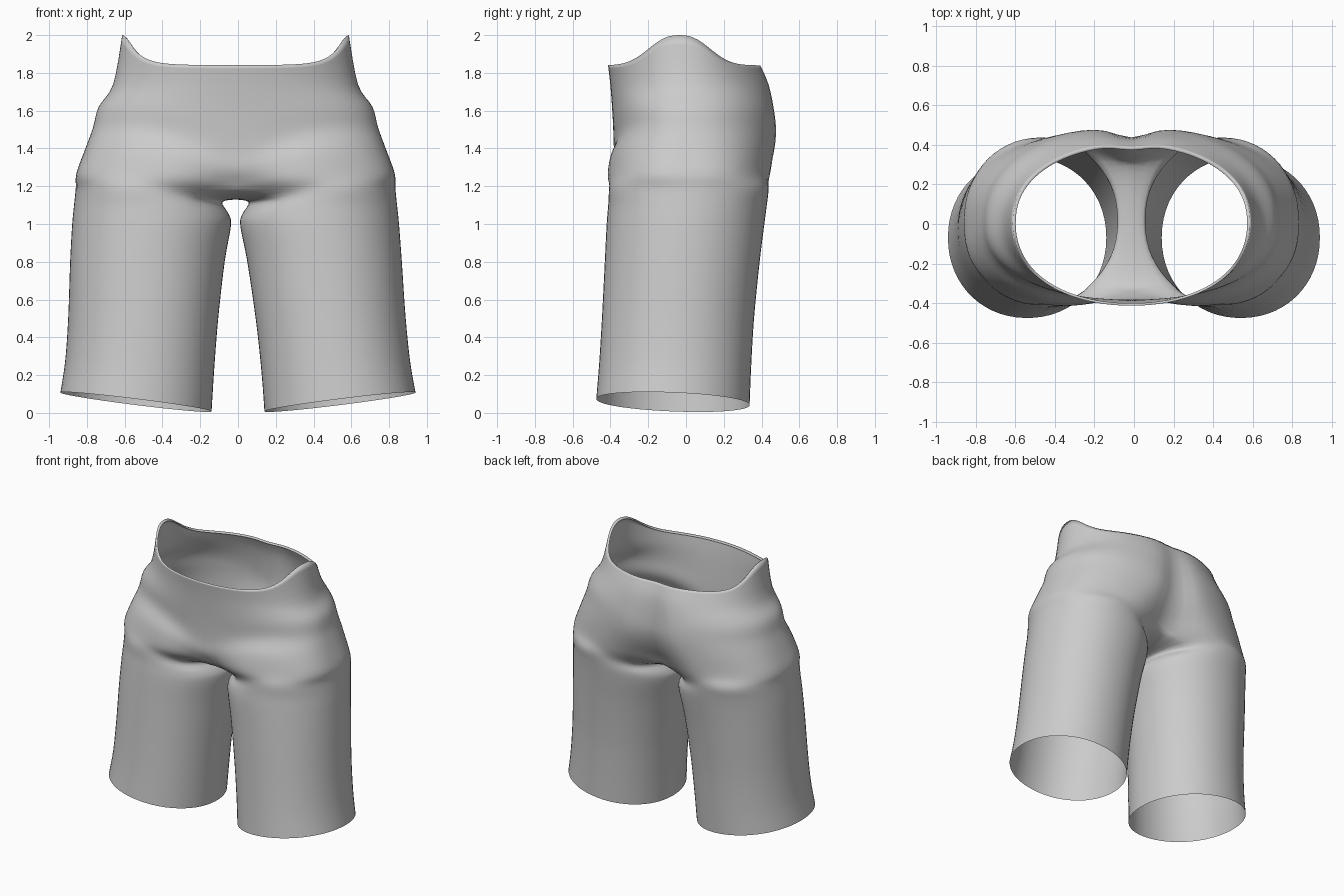
import bpy, bmesh, math
from mathutils import Vector

if "Cube" in bpy.data.objects:
    bpy.data.objects.remove(bpy.data.objects["Cube"])

NO, NI, SUB = 44, 16, 4        # outer columns, inner-thigh columns, loft steps

# torso rings: z, half width, front depth, back depth, squareness,
#              front dip, back cleft, cleft width, sag of the belly
TORSO = [(1.84, .612, .413, .405, 2.1, .00, .02, .10, 0),
         (1.74, .648, .400, .452, 2.1, .00, .03, .10, .01),
         (1.62, .725, .388, .482, 2.2, .00, .045, .11, .06),
         (1.51, .755, .382, .490, 2.3, .00, .06, .12, .11),
         (1.40, .795, .425, .482, 2.45, .045, .09, .15, .11),
         (1.27, .842, .440, .470, 2.6, .10, .15, .20, .06)]
# leg rings: z, inner x, outer x, front depth, back depth, inner drop, tilt
LEG = [(1.19, .07, .846, .407, .437, .075, 0),
       (1.10, .035, .855, .412, .428, .05, 0),
       (1.00, .025, .865, .420, .415, .01, 0),
       (.80, .06, .878, .430, .390, 0, 0),
       (.50, .10, .893, .445, .360, 0, .15),
       (.25, .125, .913, .460, .345, 0, .5),
       (.055, .14, .94, .475, .337, 0, 1)]


def spow(v, p):
    return math.copysign(abs(v) ** p, v)


def torso_point(ring, i):
    z, w, f, b, n, df, db, dw, sag = ring
    a = math.pi * i / NO
    x = w * abs(math.sin(a)) ** (2 / n) if 0 < i < NO else 0
    c = -spow(math.cos(a), 2 / n)
    y = c * (f if c < 0 else b)
    if c < 0:
        y += df * math.exp(-(x / .22) ** 2)
        z -= sag * math.exp(-(x / .33) ** 2)
    else:
        y -= db * math.exp(-(x / dw) ** 2)
        z -= min(sag, .06) * math.exp(-(x / .25) ** 2)
    if ring is TORSO[0]:        # waistband rises over each hip
        z += .16 * math.exp(-(abs(y + .035) / .2) ** 2.5)
        x -= .012 * (z - 1.84) / .16
    return Vector((x, y, z))


def leg_point(ring, deg):
    z, x0, x1, f, b, drop, tilt = ring
    a = math.radians(deg)
    c, s = spow(math.cos(a), .96), spow(math.sin(a), .96)
    x = (x0 + x1) / 2 + c * (x1 - x0) / 2
    y = (b - f) / 2 + s * (f + b) / 2
    z -= drop * max(0, -c)
    z += tilt * (.05 * (x - .54) / .4 - .04 * y)
    return Vector((x, y, z))


def smooth_path(pts):
    """Smooth curve through the points, sampled SUB times per span."""
    p = [pts[0]] + pts + [pts[-1]]
    out = []
    for k in range(1, len(p) - 2):
        a, b, c, d = p[k - 1:k + 3]
        for j in range(SUB):
            t = j / SUB
            v = .5 * (2 * b + (c - a) * t + (2 * a - 5 * b + 4 * c - d) * t * t
                      + (3 * b - a - 3 * c + d) * t ** 3)
            v.x = max(0, v.x)
            out.append(v)
    return out + [pts[-1].copy()]


verts, faces = [], []


def add_column(path):
    start = len(verts)
    verts.extend(path)
    return list(range(start, len(verts)))


def bridge(a, b):
    for k in range(len(a) - 1):
        faces.append((a[k], b[k], b[k + 1], a[k + 1]))


# outer columns run from the waist lip to the hem
outer = []
for i in range(NO + 1):
    path = [torso_point(r, i) for r in TORSO]
    path += [leg_point(r, -130 + 260 * i / NO) for r in LEG]
    path = smooth_path(path)
    rim = path[0]
    lip = Vector((rim.x * .975, rim.y * .97, rim.z - .012))   # folded waist lip
    outer.append(add_column([lip] + path))
for a, b in zip(outer, outer[1:]):
    bridge(a, b)

# inner thigh columns hang from the crotch curve
seam = 1 + (len(TORSO) - 1) * SUB
back, front = verts[outer[NO][seam]], verts[outer[0][seam]]
inner = [outer[NO][seam:]]
for j in range(1, NI):
    t = math.pi * j / NI
    top = (back + front) / 2 + (back - front) / 2 * math.cos(t)
    top.x = 0
    top.z -= .08 * math.sin(t) ** .8
    path = [top] + [leg_point(r, 130 + 100 * j / NI) for r in LEG]
    inner.append(add_column(smooth_path(path)))
inner.append(outer[0][seam:])
for a, b in zip(inner, inner[1:]):
    bridge(a, b)

mesh = bpy.data.meshes.new("shorts")
mesh.from_pydata([tuple(v) for v in verts], [], faces)

# mirror the half garment across the centre, then shift the top slightly
bm = bmesh.new()
bm.from_mesh(mesh)
bmesh.ops.mirror(bm, geom=bm.verts[:] + bm.edges[:] + bm.faces[:],
                 axis='X', merge_dist=.0015)
bmesh.ops.recalc_face_normals(bm, faces=bm.faces[:])
for v in bm.verts:
    t = min(1, max(0, v.co.z / 1.1))
    v.co.x -= .013 * t * t * (3 - 2 * t)
bm.to_mesh(mesh)
bm.free()
side = min(mesh.polygons, key=lambda p: (p.center - Vector((.89, 0, .6))).length)
if side.normal.x < 0:
    mesh.flip_normals()
for p in mesh.polygons:
    p.use_smooth = True

grey = bpy.data.materials.new("light grey cloth")
grey.diffuse_color = (.6, .6, .6, 1)
grey.use_nodes = True
grey.node_tree.nodes["Principled BSDF"].inputs["Base Color"].default_value = grey.diffuse_color
mesh.materials.append(grey)

shorts = bpy.data.objects.new("shorts", mesh)
bpy.context.collection.objects.link(shorts)
